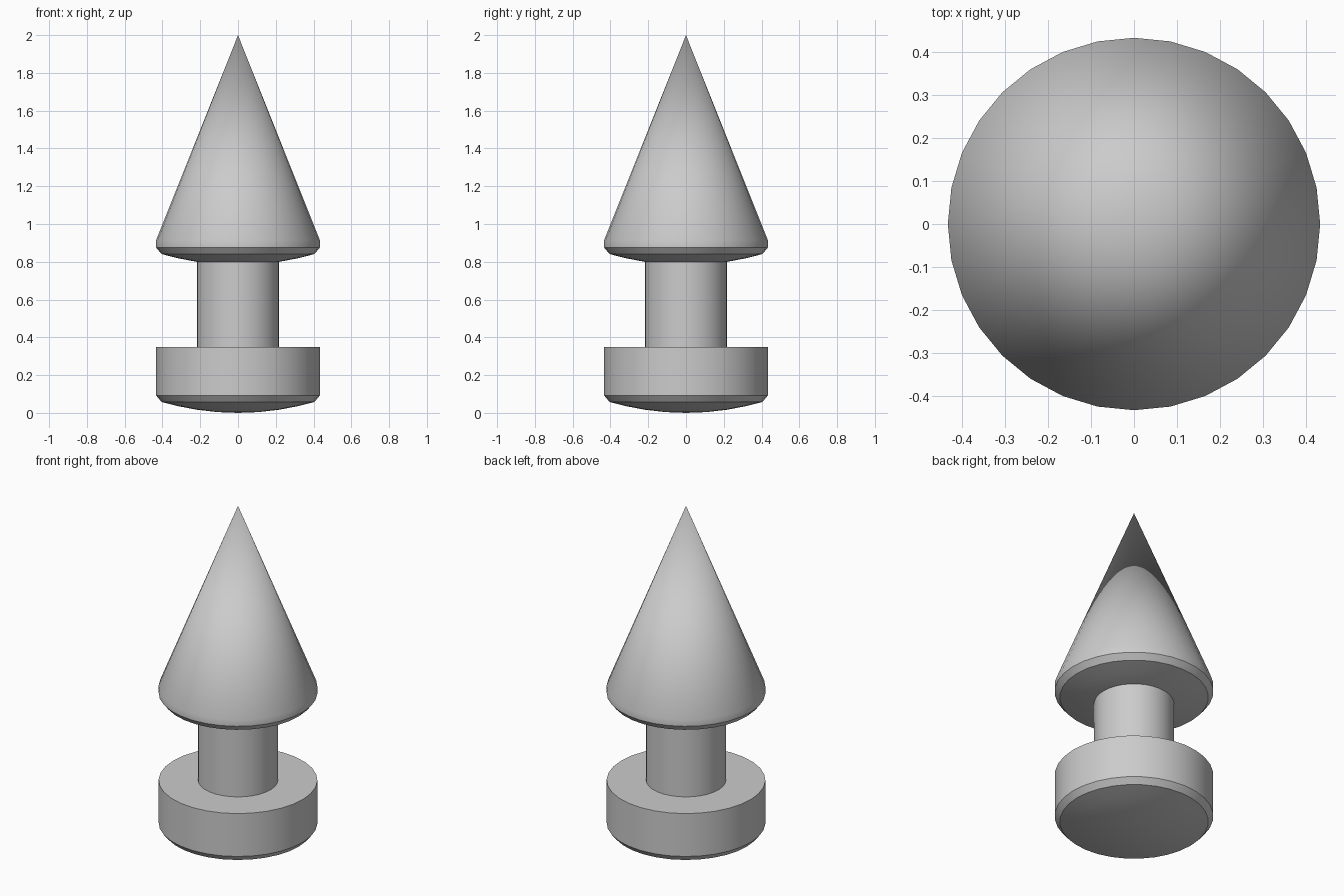
import bpy, bmesh, math

if "Cube" in bpy.data.objects:
    bpy.data.objects.remove(bpy.data.objects["Cube"])

SIDES = 32
R = 0.433


def lathe(name, profile):
    """Spin (radius, z) points around z; radius 0 becomes a pole."""
    bm = bmesh.new()
    rings = []
    for r, z in profile:
        n = SIDES if r > 0 else 1
        rings.append([bm.verts.new((r * math.cos(2 * math.pi * i / SIDES),
                                    r * math.sin(2 * math.pi * i / SIDES), z))
                      for i in range(n)])
    for a, b in zip(rings, rings[1:]):
        for i in range(SIDES):
            j = (i + 1) % SIDES
            if len(a) == 1:
                bm.faces.new((a[0], b[j], b[i]))
            elif len(b) == 1:
                bm.faces.new((a[i], a[j], b[0]))
            else:
                bm.faces.new((a[i], a[j], b[j], b[i]))
    # close open ends with flat caps
    for ring in (rings[0], rings[-1]):
        if len(ring) > 1:
            bm.faces.new(ring)
    bmesh.ops.recalc_face_normals(bm, faces=bm.faces[:])
    mesh = bpy.data.meshes.new(name)
    bm.to_mesh(mesh)
    bm.free()
    obj = bpy.data.objects.new(name, mesh)
    bpy.context.collection.objects.link(obj)
    bpy.ops.object.select_all(action='DESELECT')
    obj.select_set(True)
    bpy.context.view_layer.objects.active = obj
    bpy.ops.object.shade_smooth_by_angle(angle=math.radians(30))
    return obj


def domed_underside(z):
    """Shallow dome, then a steep bevel up to the side wall."""
    dome = [(r, z + 0.058 * (r / 0.405) ** 2) for r in (0, 0.11, 0.22, 0.32, 0.405)]
    return dome + [(R, z + 0.092)]


# base disc with flat top
lathe("base_disc", domed_underside(0) + [(R, 0.35)])

# narrow neck
lathe("neck", [(0.218, 0.34), (0.218, 0.81)])

# cone head with a short straight rim
lathe("cone_head", domed_underside(0.783) + [(R, 0.915), (0, 2.0)])
